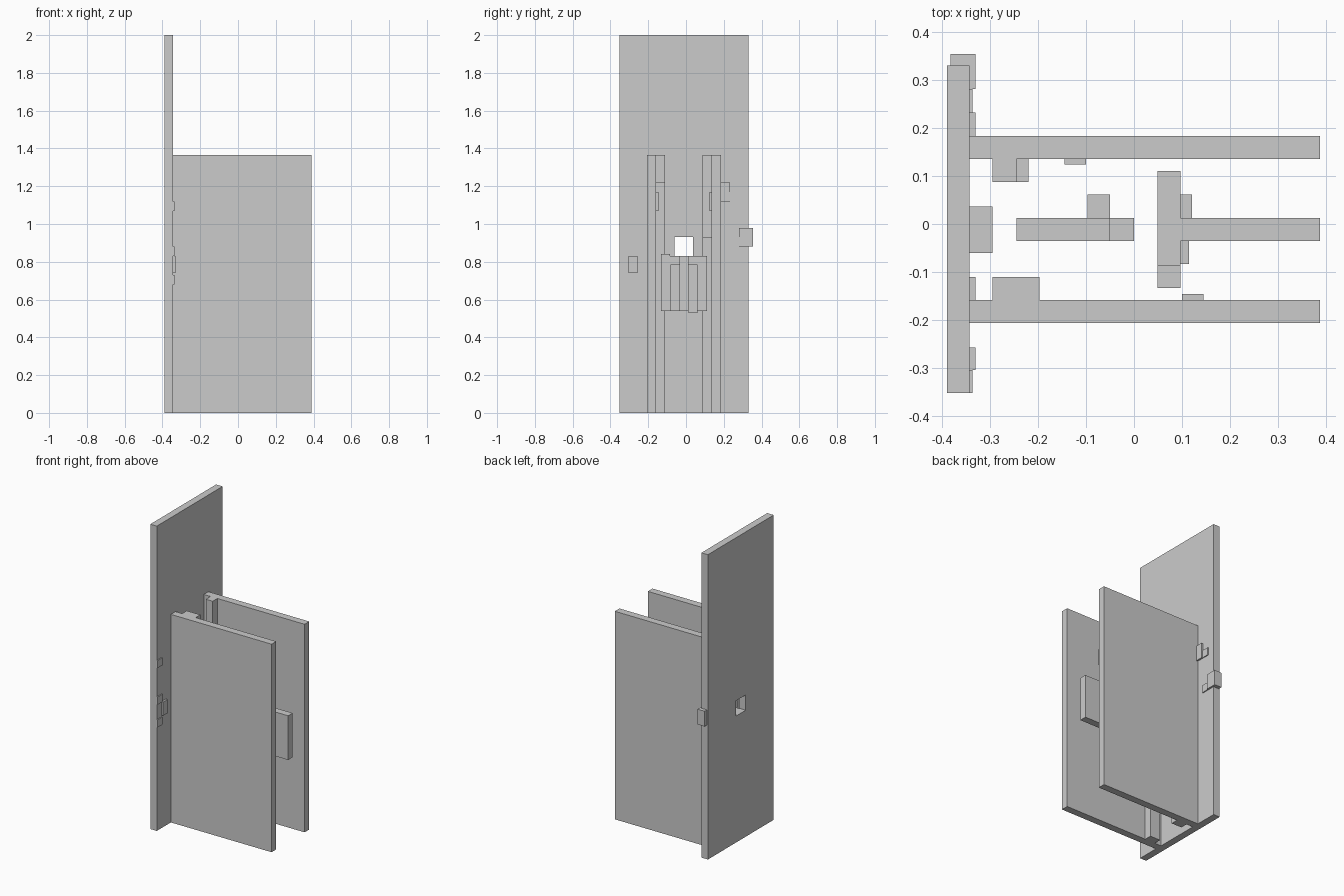
import bpy

cube = bpy.data.objects.get("Cube")
if cube:
    bpy.data.objects.remove(cube, do_unlink=True)

grey = bpy.data.materials.new("light_grey")
grey.use_nodes = True
colour = (0.6, 0.6, 0.6, 1)
grey.diffuse_color = colour
grey.node_tree.nodes["Principled BSDF"].inputs["Base Color"].default_value = colour


def box(name, xs, ys, zs):
    """Flat-faced block between two limits on each axis."""
    bpy.ops.mesh.primitive_cube_add(size=1)
    ob = bpy.context.object
    ob.name = name
    ob.location = [(a + b) / 2 for a, b in (xs, ys, zs)]
    ob.scale = [b - a for a, b in (xs, ys, zs)]
    bpy.ops.object.transform_apply(location=True, scale=True)
    ob.data.materials.append(grey)
    return ob


BACK, FACE = -0.39, -0.343      # tall wall thickness
END = 0.388                     # free end of the panels
TOP = 1.365                     # panel height

# Tall wall with a small square window
wall = box("tall_wall", (BACK, FACE), (-0.352, 0.33), (0, 2))
cutter = box("window_cutter", (-0.5, -0.3), (-0.062, 0.037), (0.83, 0.93))
cutter.hide_render = True
cut = wall.modifiers.new("window", 'BOOLEAN')
cut.object = cutter
cut.solver = 'EXACT'
bpy.context.view_layer.objects.active = wall
bpy.ops.object.modifier_apply(modifier="window")
bpy.data.objects.remove(cutter, do_unlink=True)
box("window_sill", (FACE, -0.295), (-0.06, 0.037), (0.74, 0.83))

# Two parallel side panels
box("front_panel", (FACE, END), (-0.206, -0.158), (0, TOP))
box("back_panel", (FACE, END), (0.136, 0.184), (0, TOP))

# Upright ribs on the inner faces of the panels
box("front_rib", (-0.295, -0.22), (-0.158, -0.11), (0, 1.22))
box("front_rib_head", (-0.295, -0.197), (-0.158, -0.11), (1.22, TOP))
box("back_rib", (-0.295, -0.245), (0.088, 0.136), (0, TOP))
box("back_rib_step", (-0.245, -0.22), (0.088, 0.136), (0, 0.93))

# Small pads on the inner faces of the panels
box("front_panel_pad", (0.1, 0.145), (-0.158, -0.146), (1.07, 1.17))
box("back_panel_pad", (-0.145, -0.1), (0.124, 0.136), (1.07, 1.17))

# Central plate with its crossbar
LOW, HIGH = 0.54, 0.83
box("centre_plate", (0.097, END), (-0.035, 0.012), (LOW, HIGH))
box("crossbar", (0.049, 0.097), (-0.085, 0.11), (LOW, HIGH))
box("crossbar_end", (0.049, 0.097), (-0.133, -0.085), (LOW, 0.84))
box("crossbar_front_cheek", (0.097, 0.115), (-0.083, -0.035), (LOW, 0.785))
box("crossbar_back_cheek", (0.097, 0.121), (0.012, 0.061), (0.53, 0.785))
box("inner_plate", (-0.245, -0.05), (-0.035, 0.012), (LOW, HIGH))
box("inner_plate_step", (-0.05, 0), (-0.035, 0.012), (LOW, 0.785))
box("inner_plate_tab", (-0.097, -0.05), (0.012, 0.061), (LOW, 0.785))

# Edge tab and raised pads on the wall
box("edge_tab", (-0.383, -0.331), (0.281, 0.354), (0.88, 0.98))
THICK, THIN = -0.331, -0.337
pads = [
    (THICK, -0.304, -0.257, 0.74, 0.83),
    (THIN, -0.352, -0.304, 0.83, 0.88),
    (THIN, -0.352, -0.304, 0.68, 0.73),
    (THIN, -0.352, -0.304, 1.07, 1.12),
    (THICK, 0.184, 0.232, 1.12, 1.22),
    (THIN, 0.232, 0.281, 1.12, 1.17),
    (THIN, 0.232, 0.281, 0.88, 0.93),
    (THICK, -0.158, -0.11, 0.74, 0.83),
]
for i, (reach, y0, y1, z0, z1) in enumerate(pads):
    box(f"wall_pad_{i + 1}", (FACE, reach), (y0, y1), (z0, z1))
